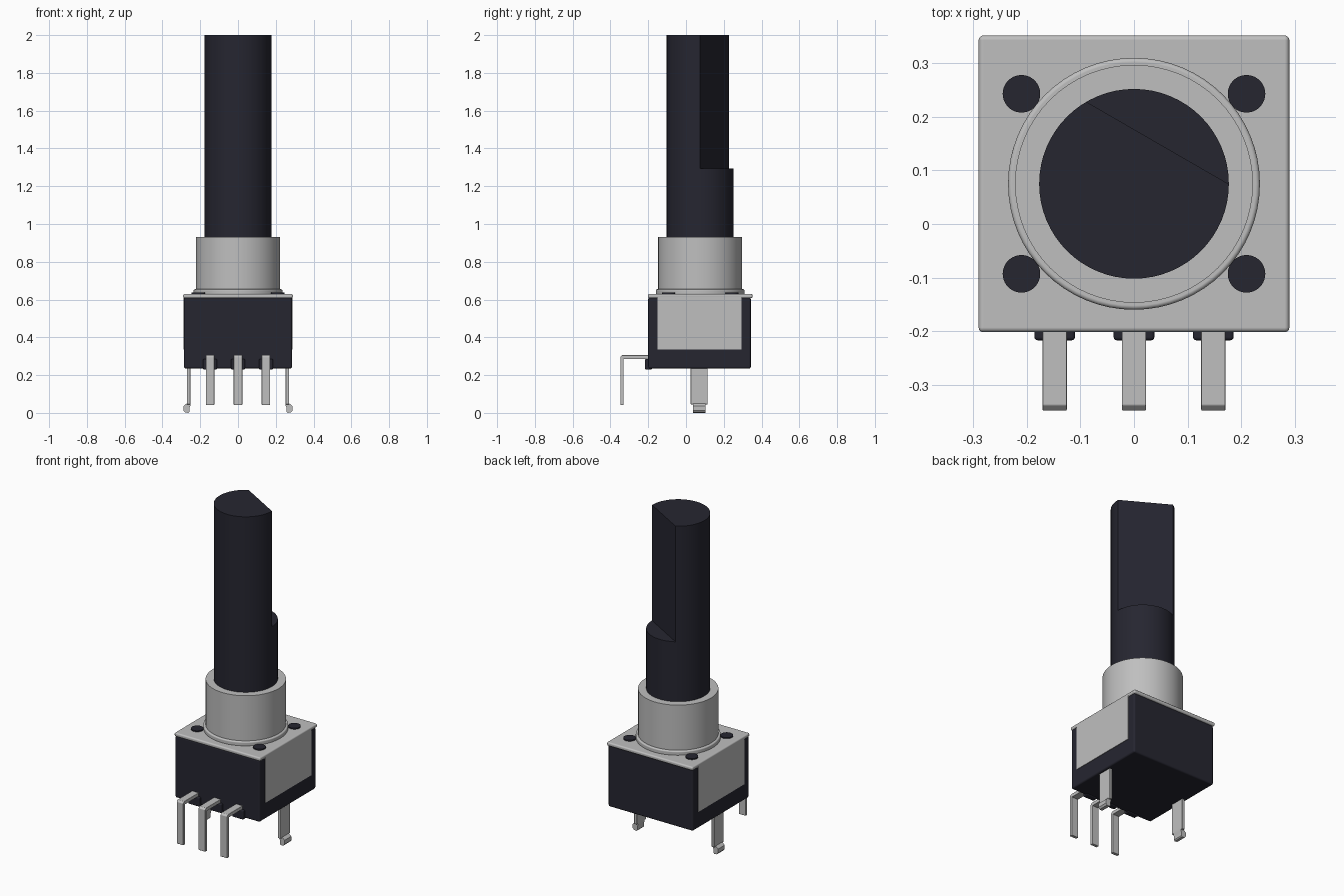
import bpy, bmesh, math
from mathutils import Vector

if "Cube" in bpy.data.objects:
    bpy.data.objects.remove(bpy.data.objects["Cube"])


def material(name, rgb):
    m = bpy.data.materials.new(name)
    m.use_nodes = True
    m.diffuse_color = (*rgb, 1)
    m.node_tree.nodes["Principled BSDF"].inputs["Base Color"].default_value = (*rgb, 1)
    return m


METAL = material("brushed metal", (0.52, 0.52, 0.52))
PLASTIC = material("dark plastic", (0.019, 0.019, 0.03))
AXIS_Y = 0.075  # the shaft sits a little behind the centre


def finish(name, bm, mat, bevel=0):
    bmesh.ops.recalc_face_normals(bm, faces=bm.faces)
    mesh = bpy.data.meshes.new(name)
    bm.to_mesh(mesh)
    bm.free()
    mesh.materials.append(mat)
    ob = bpy.data.objects.new(name, mesh)
    bpy.context.collection.objects.link(ob)
    bpy.ops.object.select_all(action="DESELECT")
    ob.select_set(True)
    bpy.context.view_layer.objects.active = ob
    bpy.ops.object.shade_smooth_by_angle(angle=math.radians(30))
    if bevel:
        mod = ob.modifiers.new("rounded edges", "BEVEL")
        mod.width, mod.segments, mod.limit_method = bevel, 3, "ANGLE"
        mod.harden_normals = True
    return ob


def box(name, mat, xs, ys, zs, bevel=0):
    bm = bmesh.new()
    bmesh.ops.create_cube(bm, size=1)
    for v in bm.verts:
        v.co = [r[0] if c < 0 else r[1] for c, r in zip(v.co, (xs, ys, zs))]
    return finish(name, bm, mat, bevel)


def cylinder(name, mat, x, y, radius, z0, z1, bevel=0, cut=None):
    bm = bmesh.new()
    bmesh.ops.create_cone(bm, cap_ends=True, segments=64, radius1=radius,
                          radius2=radius, depth=z1 - z0)
    if cut:  # D-shaped flat: (angle, distance from the axis)
        n = Vector((math.cos(cut[0]), math.sin(cut[0]), 0))
        r = bmesh.ops.bisect_plane(bm, geom=bm.verts[:] + bm.edges[:] + bm.faces[:],
                                   plane_co=n * cut[1], plane_no=n, clear_outer=True)
        edges = [e for e in r["geom_cut"] if isinstance(e, bmesh.types.BMEdge)]
        bmesh.ops.holes_fill(bm, edges=edges)
        bmesh.ops.holes_fill(bm, edges=[e for e in bm.edges if e.is_boundary])
    bmesh.ops.translate(bm, verts=bm.verts, vec=(x, y, (z0 + z1) / 2))
    return finish(name, bm, mat, bevel)


def prism(name, mat, outline, start, end, place, bevel=0):
    """Extrude a 2D outline; place(u, v, w) turns it into 3D."""
    bm = bmesh.new()
    a = [bm.verts.new(place(u, v, start)) for u, v in outline]
    b = [bm.verts.new(place(u, v, end)) for u, v in outline]
    bm.faces.new(a)
    bm.faces.new(b[::-1])
    for i in range(len(a)):
        j = (i + 1) % len(a)
        bm.faces.new((a[i], a[j], b[j], b[i]))
    return finish(name, bm, mat, bevel)


# Housing with its metal cover
box("housing", PLASTIC, (-0.286, 0.286), (-0.2, 0.343), (0.235, 0.612), 0.01)
box("cover_plate", METAL, (-0.29, 0.29), (-0.202, 0.352), (0.607, 0.63), 0.009)

# Threadless bushing with a collar at its foot
cylinder("bushing_collar", METAL, 0, AXIS_Y, 0.235, 0.625, 0.655, 0.008)
cylinder("bushing", METAL, 0, AXIS_Y, 0.222, 0.63, 0.93)

# Shaft: round below, flat-sided above
cylinder("shaft_base", PLASTIC, 0, AXIS_Y, 0.177, 0.9, 1.295)
cylinder("shaft_flat", PLASTIC, 0, AXIS_Y, 0.177, 1.29, 2, cut=(math.radians(60), 0.088))

# Rivets in the four corners of the cover
for side, sx in (("left", 1), ("right", -1)):
    for end, y in (("front", -0.093), ("back", 0.243)):
        cylinder(f"rivet_{end}_{side}", PLASTIC, sx * 0.21, y, 0.035, 0.615, 0.637)

# Side plates and mounting legs
LEG = [(0.252, 0.26), (0.252, 0.038), (0.256, 0.03), (0.256, 0.006), (0.262, 0),
       (0.28, 0.002), (0.288, 0.012), (0.288, 0.036), (0.278, 0.045), (0.271, 0.05),
       (0.271, 0.26)]
for side, sx in (("left", 1), ("right", -1)):
    box(f"side_plate_{side}", METAL, sorted((sx * 0.28, sx * 0.2895)),
        (-0.15, 0.295), (0.336, 0.615))
    box(f"leg_{side}", METAL, sorted((sx * 0.252, sx * 0.271)),
        (0.024, 0.114), (0.045, 0.26), 0.003)
    prism(f"leg_foot_{side}", METAL, [(x, min(z, 0.06)) for x, z in LEG], 0.038, 0.102,
          lambda u, v, w, s=sx: (s * u, w, v))

# Three bent terminal pins with their plastic supports
PIN = [(-0.19, 0.285), (-0.33, 0.285), (-0.33, 0.042), (-0.348, 0.042),
       (-0.348, 0.296), (-0.338, 0.306), (-0.19, 0.306)]
for label, x in (("right", -0.148), ("middle", 0), ("left", 0.148)):
    prism(f"pin_{label}", METAL, PIN, x - 0.0225, x + 0.0225,
          lambda u, v, w: (w, u, v), 0.002)
    box(f"pin_support_{label}", PLASTIC, (x - 0.038, x + 0.038),
        (-0.217, -0.18), (0.23, 0.285), 0.006)
